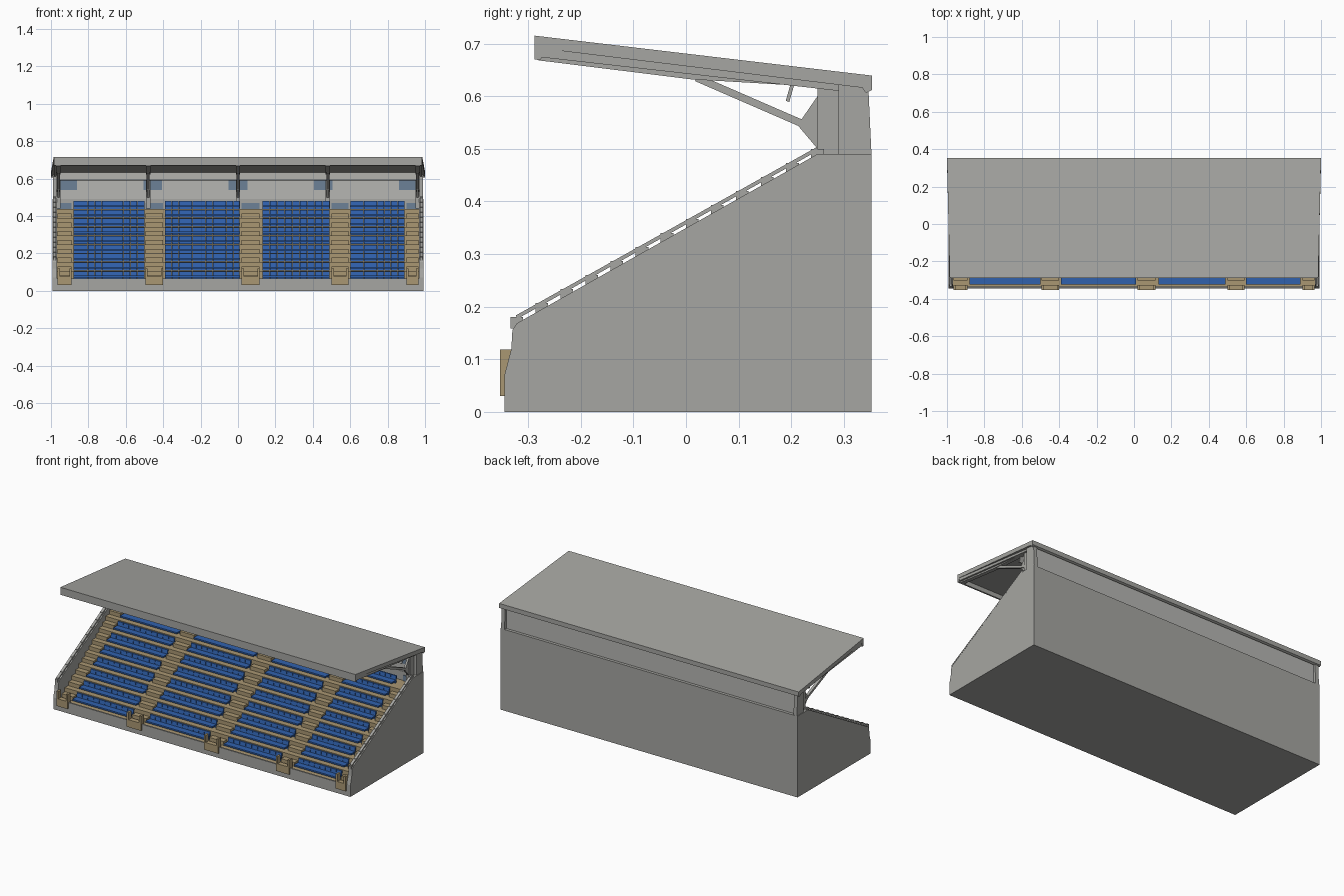
import bpy, bmesh
from mathutils import Vector

if "Cube" in bpy.data.objects:
    bpy.data.objects.remove(bpy.data.objects["Cube"])


def material(name, rgb):
    m = bpy.data.materials.new(name)
    m.diffuse_color = (*rgb, 1)
    m.use_nodes = True
    m.node_tree.nodes["Principled BSDF"].inputs["Base Color"].default_value = m.diffuse_color
    return m


GREY = material("concrete grey", (0.38, 0.38, 0.36))
LIGHT = material("light wall grey", (0.47, 0.47, 0.45))
TAN = material("aisle tan", (0.40, 0.31, 0.17))
BLUE = material("seat blue", (0.03, 0.12, 0.42))
GLASS = material("window blue grey", (0.15, 0.22, 0.31))


def finish(name, bm, mat):
    bmesh.ops.recalc_face_normals(bm, faces=bm.faces)
    me = bpy.data.meshes.new(name)
    bm.to_mesh(me)
    bm.free()
    me.materials.append(mat)
    ob = bpy.data.objects.new(name, me)
    bpy.context.collection.objects.link(ob)
    return ob


def prism(bm, profile, x0, x1):
    """Extrude a (y, z) outline along x."""
    a = [bm.verts.new((x0, y, z)) for y, z in profile]
    b = [bm.verts.new((x1, y, z)) for y, z in profile]
    bm.faces.new(a)
    bm.faces.new(b[::-1])
    n = len(a)
    for i in range(n):
        j = (i + 1) % n
        bm.faces.new((a[i], b[i], b[j], a[j]))


def box(bm, x0, x1, y0, y1, z0, z1):
    prism(bm, [(y0, z0), (y1, z0), (y1, z1), (y0, z1)], x0, x1)


def bar(bm, x, p, q, w, t):
    """Straight beam in a y-z plane, w wide in x and t thick."""
    p, q = Vector(p), Vector(q)
    d = (q - p).normalized()
    n = Vector((-d.y, d.x)) * t / 2
    prism(bm, [p - n, q - n, q + n, p + n], x - w / 2, x + w / 2)


ROWS, Y0, Z0, DY, DZ = 9, -0.335, 0.06, 0.065, 0.047
BLOCKS = [(-0.88, -0.50), (-0.39, 0.01), (0.13, 0.49), (0.60, 0.89)]
AISLES = [(-0.965, -0.89), (-0.495, -0.40), (0.02, 0.115), (0.50, 0.59), (0.90, 0.965)]
FRAMES = [-0.96, -0.48, 0.0, 0.48, 0.96]

# Stepped terrace
bm = bmesh.new()
steps = [(0.29, 0.01), (Y0, 0.01)]
for i in range(ROWS):
    steps += [(Y0 + i * DY, Z0 + i * DZ), (Y0 + (i + 1) * DY, Z0 + i * DZ)]
steps += [(0.29, Z0 + (ROWS - 1) * DZ)]
prism(bm, steps, -0.97, 0.97)
finish("terrace", bm, TAN)

# Aisle stairs: half steps and a low entry step
bm = bmesh.new()
for a, b in AISLES:
    box(bm, a, b, -0.354, Y0 + 0.01, 0.03, 0.075)
    box(bm, a, a + 0.012, -0.354, Y0 + 0.01, 0.07, 0.118)
    box(bm, b - 0.012, b, -0.354, Y0 + 0.01, 0.07, 0.118)
    for i in range(ROWS - 1):
        y, z = Y0 + i * DY, Z0 + i * DZ
        box(bm, a, b, y + DY / 2, y + DY, z, z + DZ / 2)
finish("aisle_stairs", bm, TAN)

# Seats: a pan per row and separate backrests
bm = bmesh.new()
for a, b in BLOCKS:
    n = round((b - a) / 0.038)
    w = (b - a) / n
    for i in range(ROWS):
        y, z = Y0 + i * DY, Z0 + i * DZ
        box(bm, a, b, y + 0.012, y + 0.052, z + 0.012, z + 0.021)
        for k in range(n):
            x = a + k * w
            prism(bm, [(y + 0.046, z + 0.002), (y + 0.054, z + 0.002),
                       (y + 0.062, z + 0.044), (y + 0.054, z + 0.044)],
                  x + 0.001, x + w - 0.001)
finish("seats", bm, BLUE)

# Base, front kerb, back block and side walls
bm = bmesh.new()
box(bm, -0.985, 0.985, -0.345, 0.353, 0.0, 0.02)
box(bm, -0.985, 0.985, -0.345, Y0 - 0.001, 0.0, 0.066)
box(bm, -0.985, 0.985, 0.29, 0.353, 0.0, 0.49)
side = [(-0.345, 0), (0.353, 0), (0.353, 0.49), (0.25, 0.49),
        (-0.322, 0.168), (-0.33, 0.155), (-0.332, 0.12), (-0.345, 0.07)]
for s in (-1, 1):
    prism(bm, side, s * 0.968, s * 0.992)
finish("base_and_side_walls", bm, GREY)

# Sloping hand rails on the side walls
bm = bmesh.new()
lo, hi = Vector((-0.322, 0.18)), Vector((0.25, 0.5))
for x in (-0.98, 0.98):
    bar(bm, x, lo, hi, 0.016, 0.007)
    for i in range(13):
        p = lo.lerp(hi, i / 12)
        box(bm, x - 0.007, x + 0.007, p.x - 0.012, p.x + 0.012, p.y - 0.022, p.y)
finish("side_rails", bm, GREY)

# Upper rear wall with end plates
bm = bmesh.new()
box(bm, -0.97, 0.97, 0.292, 0.335, 0.43, 0.625)
finish("rear_wall", bm, LIGHT)
bm = bmesh.new()
for s in (-1, 1):
    prism(bm, [(0.29, 0.48), (0.353, 0.48), (0.346, 0.63), (0.29, 0.63)], s * 0.965, s * 0.988)
finish("rear_end_plates", bm, GREY)

# Window panels beside the frames and above the aisles
bm = bmesh.new()
for x in FRAMES:
    c = x * 0.95
    box(bm, c - 0.05, c + 0.05, 0.286, 0.293, 0.54, 0.615)
for a, b in AISLES:
    box(bm, a, b, 0.286, 0.293, 0.435, 0.47)
finish("window_panels", bm, GLASS)

# Roof slab, slightly narrower at the front
bm = bmesh.new()
prism(bm, [(-0.288, 0.715), (0.354, 0.639), (0.354, 0.612), (0.342, 0.606),
           (0.335, 0.616), (-0.27, 0.69), (-0.276, 0.668), (-0.288, 0.67)], -1, 1)
for v in bm.verts:
    if v.co.y < 0:
        v.co.x *= 0.985
finish("roof", bm, GREY)

# Roof frames: rafter, post, diagonal strut and gusset, with a purlin
bm = bmesh.new()
for x in FRAMES:
    prism(bm, [(-0.28, 0.70), (0.3, 0.63), (0.3, 0.615), (0.01, 0.632), (-0.28, 0.668)],
          x - 0.012, x + 0.012)
    box(bm, x - 0.012, x + 0.012, 0.25, 0.293, 0.44, 0.62)
    bar(bm, x, (0.02, 0.635), (0.255, 0.533), 0.016, 0.014)
    prism(bm, [(0.25, 0.50), (0.25, 0.60), (0.212, 0.545)], x - 0.006, x + 0.006)
bar(bm, 0, (0.193, 0.59), (0.205, 0.632), 1.92, 0.007)
for s in (-1, 1):
    bar(bm, s * 0.977, (-0.275, 0.689), (0.335, 0.62), 0.012, 0.03)
finish("roof_frames", bm, GREY)
